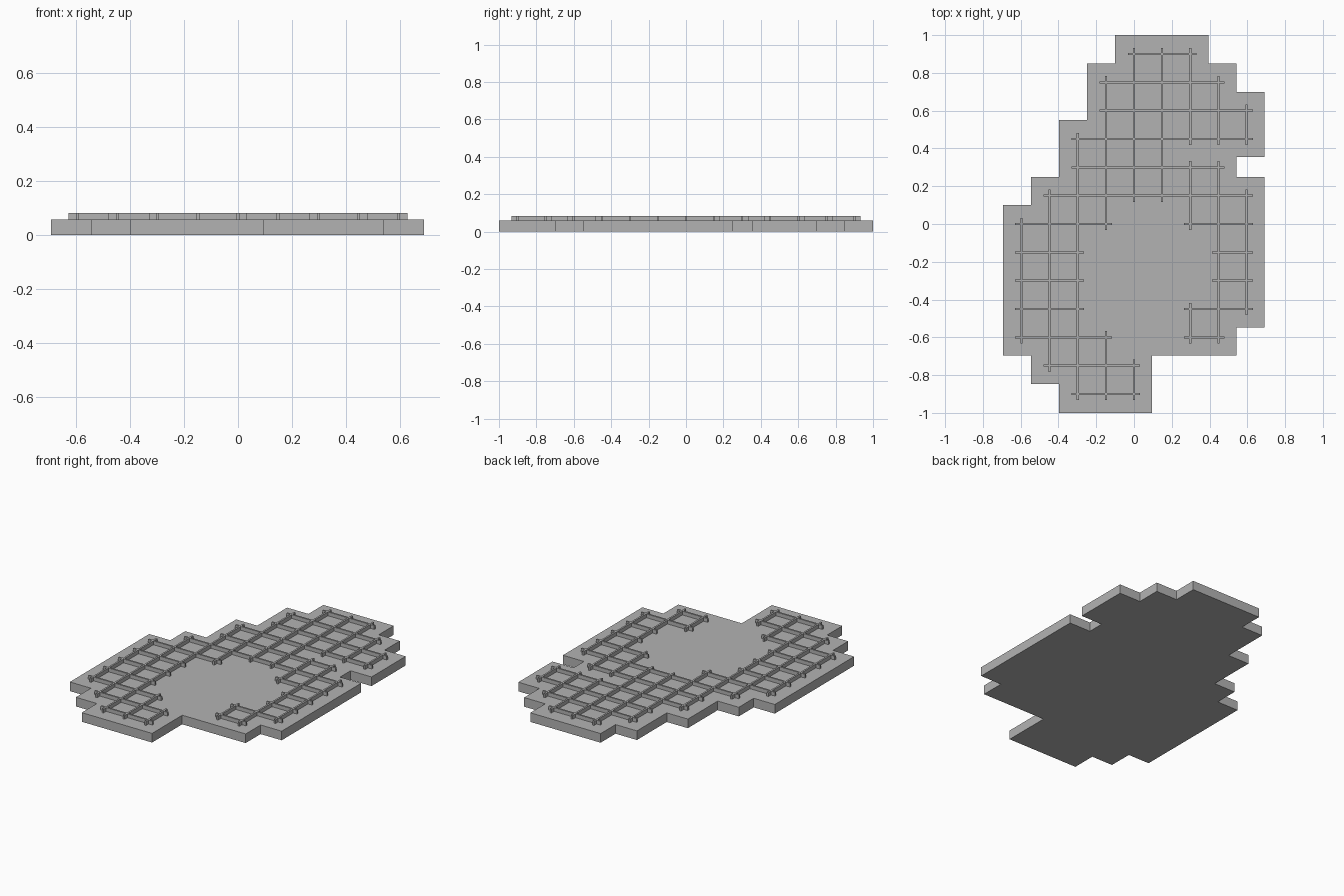
import bpy
import bmesh

cube = bpy.data.objects.get("Cube")
if cube:
    bpy.data.objects.remove(cube, do_unlink=True)

P = 0.149          # grid pitch
BASE_TOP = 0.058
ROD_TOP = 0.082
ROD_WIDTH = 0.011
OVERHANG = 0.033   # rod length beyond its last crossing

grey = bpy.data.materials.new("stone_grey")
grey.use_nodes = True
colour = (0.45, 0.45, 0.45, 1)
grey.diffuse_color = colour
grey.node_tree.nodes["Principled BSDF"].inputs["Base Color"].default_value = colour


def add_object(name, bm):
    bmesh.ops.recalc_face_normals(bm, faces=bm.faces)
    mesh = bpy.data.meshes.new(name)
    bm.to_mesh(mesh)
    bm.free()
    mesh.materials.append(grey)
    obj = bpy.data.objects.new(name, mesh)
    bpy.context.collection.objects.link(obj)
    return obj


def add_box(bm, x0, x1, y0, y1, z0, z1):
    verts = bmesh.ops.create_cube(bm, size=1)["verts"]
    for v in verts:
        v.co.x = x1 if v.co.x > 0 else x0
        v.co.y = y1 if v.co.y > 0 else y0
        v.co.z = z1 if v.co.z > 0 else z0


# Stepped slab: alternate x and y moves around the outline
steps = [0.394, 0.85, 0.542, 0.698, 0.69, 0.355, 0.542, 0.25, 0.69, -0.547,
         0.542, -0.697, 0.096, -1, -0.398, -0.848, -0.546, -0.697, -0.694, 0.1,
         -0.546, 0.25, -0.398, 0.55, -0.25, 0.85, -0.1, 1]
bm = bmesh.new()
outline = []
x, y = -0.1, 1
for i, value in enumerate(steps):
    if i % 2 == 0:
        x = value
    else:
        y = value
    outline.append(bm.verts.new((x, y, 0)))
bottom = bm.faces.new(outline)
top = bmesh.ops.extrude_face_region(bm, geom=[bottom])["geom"]
for v in top:
    if isinstance(v, bmesh.types.BMVert):
        v.co.z = BASE_TOP
add_object("stepped_slab", bm)

# Grid rods: line index -> (first crossing, last crossing) spans
rods_along_y = {-4: [(-4, 0)], -3: [(-5, 1)], -2: [(-6, 3)],
                -1: [(-6, -4), (0, 5)], 0: [(-6, -5), (1, 6)], 1: [(1, 6)],
                2: [(-4, -3), (0, 2), (3, 6)], 3: [(-4, 2), (3, 5)],
                4: [(-3, 1), (3, 4)]}
rods_along_x = {6: [(0, 2)], 5: [(-1, 3)], 4: [(-1, 4)], 3: [(-2, 4)],
                2: [(-2, 3)], 1: [(-3, 4)], 0: [(-4, -1), (2, 4)],
                -1: [(-4, -2), (3, 4)], -2: [(-4, -2), (3, 4)],
                -3: [(-4, -2), (2, 4)], -4: [(-4, -1), (2, 3)],
                -5: [(-3, 0)], -6: [(-2, 0)]}


def build_rods(name, rods, along_x):
    bm = bmesh.new()
    half = ROD_WIDTH / 2
    pitch_across = 0.15 if along_x else P
    pitch_along = P if along_x else 0.15
    for line, spans in rods.items():
        c = line * pitch_across
        for first, last in spans:
            a = first * pitch_along - OVERHANG
            b = last * pitch_along + OVERHANG
            across, along = (c - half, c + half), (a, b)
            xs, ys = (along, across) if along_x else (across, along)
            add_box(bm, *xs, *ys, BASE_TOP - 0.005, ROD_TOP)
    add_object(name, bm)


build_rods("lengthwise_rods", rods_along_y, False)
build_rods("crosswise_rods", rods_along_x, True)
